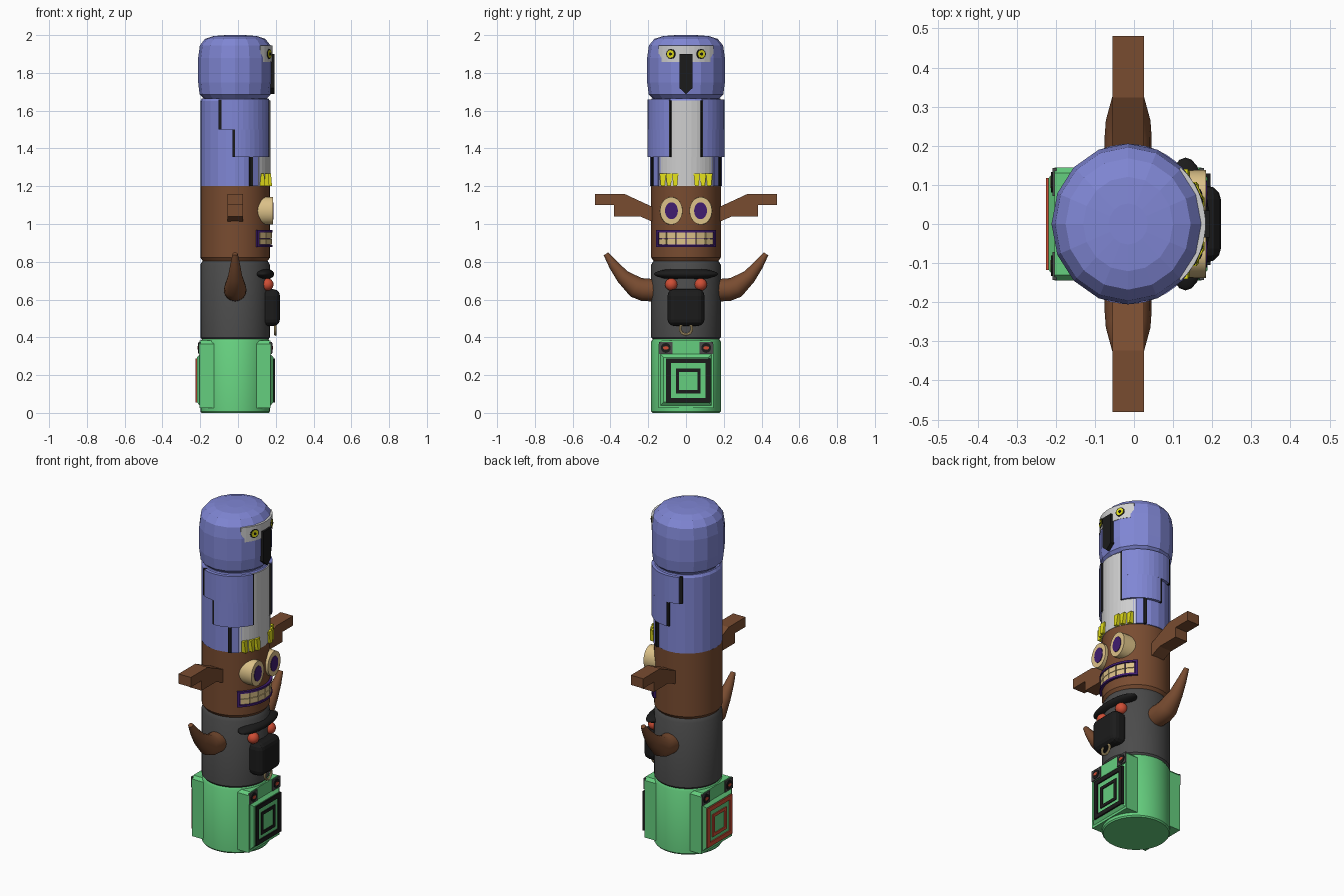
import bpy, bmesh, math
from mathutils import Vector

if "Cube" in bpy.data.objects:
    bpy.data.objects.remove(bpy.data.objects["Cube"])

CX = -0.015          # pole axis


def mat(name, r, g, b):
    m = bpy.data.materials.new(name)
    m.diffuse_color = (r, g, b, 1)
    m.use_nodes = True
    m.node_tree.nodes["Principled BSDF"].inputs["Base Color"].default_value = m.diffuse_color
    return m


GREEN = mat("green", 0.13, 0.62, 0.21)
GREY = mat("dark grey", 0.07, 0.07, 0.07)
BLACK = mat("black", 0.011, 0.011, 0.011)
RED = mat("orange red", 0.62, 0.075, 0.035)
BROWN = mat("brown", 0.19, 0.072, 0.03)
CREAM = mat("cream", 0.72, 0.54, 0.25)
PURPLE = mat("purple", 0.05, 0.012, 0.16)
BLUE = mat("blue", 0.215, 0.24, 0.66)
WHITE = mat("light grey", 0.62, 0.62, 0.62)
YELLOW = mat("yellow", 0.75, 0.72, 0.01)


def finish(ob, m, smooth=False):
    ob.data.materials.append(m)
    if smooth:
        bpy.ops.object.select_all(action='DESELECT')
        ob.select_set(True)
        bpy.context.view_layer.objects.active = ob
        bpy.ops.object.shade_smooth_by_angle(angle=math.radians(35))
    return ob


def loft(name, rings, m, closed=False, smooth=False):
    """Skin a row of equal point rings, capped unless closed."""
    bm = bmesh.new()
    vs = [[bm.verts.new(p) for p in ring] for ring in rings]
    n = len(vs[0])
    pairs = list(zip(vs, vs[1:])) + ([(vs[-1], vs[0])] if closed else [])
    for a, b in pairs:
        for i in range(n):
            j = (i + 1) % n
            bm.faces.new((a[i], a[j], b[j], b[i]))
    if not closed:
        bm.faces.new(vs[0])
        bm.faces.new(vs[-1])
    bmesh.ops.recalc_face_normals(bm, faces=bm.faces)
    me = bpy.data.meshes.new(name)
    bm.to_mesh(me)
    bm.free()
    ob = bpy.data.objects.new(name, me)
    bpy.context.collection.objects.link(ob)
    return finish(ob, m, smooth)


def lathe(name, profile, m, n=32, sy=1.0, smooth=True):
    return loft(name, [[(CX + r * math.cos(2 * math.pi * i / n),
                         sy * r * math.sin(2 * math.pi * i / n), z) for i in range(n)]
                       for r, z in profile], m, smooth=smooth)


def prism(name, pts, x0, x1, m):
    return loft(name, [[(x, y, z) for y, z in pts] for x in (x0, x1)], m)


def box(name, y0, y1, z0, z1, x0, x1, m):
    return prism(name, [(y0, z0), (y1, z0), (y1, z1), (y0, z1)], x0, x1, m)


def panel(name, r0, r1, a0, a1, z0, z1, m, sy=1.0):
    """Curved plate around the pole, angles in degrees from the face side."""
    k = max(1, int(abs(a1 - a0) / 8))
    rings = []
    for i in range(k + 1):
        a = math.radians(a0 + (a1 - a0) * i / k)
        rings.append([(CX + r * math.cos(a), sy * r * math.sin(a), z)
                      for r, z in ((r0, z0), (r1, z0), (r1, z1), (r0, z1))])
    return loft(name, rings, m)


def frame(name, x0, x1, h, w, yc, zc, m):
    """Square frame facing along x."""
    return loft(name, [[(x, yc + sy * s, zc + sz * s) for x, s in
                        ((x0, h), (x1, h), (x1, h - w), (x0, h - w))]
                       for sy, sz in ((1, 1), (-1, 1), (-1, -1), (1, -1))], m, closed=True)


def disc(name, c, ry, rz, depth, m, yaw=0.0, n=24, taper=1.0):
    """Elliptic disc starting at c and growing outwards along x turned by yaw."""
    d = Vector((math.cos(yaw), math.sin(yaw), 0))
    t = Vector((-d.y, d.x, 0))
    return loft(name, [[Vector(c) + d * u + t * ry * s * math.cos(2 * math.pi * i / n)
                        + Vector((0, 0, rz * s * math.sin(2 * math.pi * i / n)))
                        for i in range(n)] for u, s in ((0, 1), (depth, taper))], m,
                smooth=True)


def ball(name, c, r, m):
    bpy.ops.mesh.primitive_uv_sphere_add(segments=24, ring_count=12, location=c)
    ob = bpy.context.object
    ob.name = name
    ob.scale = r
    return finish(ob, m, True)


# Green base with a face plate on the front and the back
lathe("base_drum", [(0.178, 0), (0.184, 0.008), (0.184, 0.378), (0.176, 0.39)], GREEN)
for tag, s, trim in (("front", 1, BLACK), ("back", -1, RED)):
    def X(d, s=s):
        return CX + s * d
    plate = [(-0.145, 0.025), (0.145, 0.025), (0.145, 0.365), (0.13, 0.382),
             (-0.13, 0.382), (-0.145, 0.365)]
    prism(tag + "_base_plate", plate, X(0.10), X(0.188), GREEN)
    loft(tag + "_base_bulge", [[(X(d), a * h, 0.175 + b * h) for a, b in
                                ((-1, -1), (1, -1), (1, 1), (-1, 1))]
                               for d, h in ((0.186, 0.138), (0.203, 0.118))], GREEN)
    frame(tag + "_outer_frame", X(0.195), X(0.210), 0.117, 0.025, 0.012 * (s > 0), 0.172, trim)
    frame(tag + "_inner_frame", X(0.200), X(0.208), 0.066, 0.018, 0.012 * (s > 0), 0.168, trim)
    for y in (-0.107, 0.107):
        box(tag + "_base_eye", y - 0.036, y + 0.036, 0.312, 0.376, X(0.183), X(0.194), GREY)
        disc(tag + "_base_eye_rim", (X(0.19), y, 0.344), 0.026, 0.026, 0.007 * s, BLACK)
        disc(tag + "_base_pupil", (X(0.196), y, 0.344), 0.015, 0.009, 0.003 * s, RED)

# Dark grey bull section
lathe("bull_drum", [(0.176, 0.39), (0.184, 0.40), (0.184, 0.785), (0.172, 0.805)], GREY)
ball("bull_brow", (0.132, 0, 0.735), (0.06, 0.17, 0.031), BLACK)
snout = box("bull_snout", -0.098, 0.098, 0.46, 0.655, 0.12, 0.222, BLACK)
bev = snout.modifiers.new("round", 'BEVEL')
bev.width, bev.segments = 0.035, 3
bpy.ops.mesh.primitive_torus_add(location=(0.198, 0, 0.446), rotation=(0, math.pi / 2, 0),
                                 major_radius=0.031, minor_radius=0.007,
                                 major_segments=24, minor_segments=8)
ring = bpy.context.object
ring.name = "nose_ring"
finish(ring, CREAM, True)

# Horn centre line: y, z, radius, tilt of the cross-section
horn = [(0.14, 0.648, 0.060, 0), (0.225, 0.652, 0.060, 10), (0.265, 0.665, 0.057, 30),
        (0.335, 0.722, 0.038, 45), (0.385, 0.785, 0.026, 55), (0.424, 0.842, 0.014, 58)]
for s in (-1, 1):
    ball("bull_eye", (0.155, s * 0.078, 0.68), (0.033,) * 3, RED)
    rings = []
    for y, z, r, t in horn:
        t = math.radians(t)
        rings.append([(CX + r * math.cos(a), s * (y - r * math.sin(a) * math.sin(t)),
                       z + r * math.sin(a) * math.cos(t))
                      for a in [2 * math.pi * i / 16 for i in range(16)]])
    loft("horn", rings, BROWN, smooth=True)

# Brown section with stepped arms, big eyes and a toothy mouth
lathe("brown_drum", [(0.172, 0.805), (0.184, 0.822), (0.184, 1.20)], BROWN)
arm = [(0.15, 1.08), (0.185, 1.094), (0.323, 1.158), (0.481, 1.158), (0.481, 1.10),
       (0.38, 1.10), (0.38, 1.041), (0.245, 1.041), (0.185, 1.015), (0.15, 1.01)]
for s in (-1, 1):
    prism("arm", [(s * y, z) for y, z in arm], -0.055, 0.026, BROWN)
    disc("big_eye", (0.07, s * 0.078, 1.07), 0.062, 0.076, 0.114, CREAM, taper=0.96)
    disc("big_pupil", (0.183, s * 0.077, 1.07), 0.034, 0.045, 0.004, PURPLE)
panel("mouth_back", 0.17, 0.187, -50, 50, 0.885, 0.96, PURPLE)
for z in (0.877, 0.956):
    panel("lip", 0.17, 0.198, -53, 53, z, z + 0.012, PURPLE)
for a in (-53, 49):
    panel("mouth_corner", 0.17, 0.198, a, a + 4, 0.877, 0.968, PURPLE)
for i in range(6):
    for z in (0.891, 0.924):
        panel("tooth", 0.18, 0.194, -48 + i * 16 + 0.7, -32 + i * 16 - 0.7, z, z + 0.03, CREAM)

# Blue bird body with pale belly, stepped wings and claws
lathe("bird_body", [(0.184, 1.20), (0.184, 1.65), (0.176, 1.665)], BLUE, n=24, sy=1.03,
      smooth=False)
panel("belly", 0.17, 0.187, -27, 27, 1.20, 1.655, WHITE)
panel("lower_belly", 0.17, 0.187, -49, 49, 1.20, 1.355, WHITE)
for s in (-1, 1):
    panel("upper_wing", 0.17, 0.195, s * 26, s * 112, 1.50, 1.658, BLUE, 1.05)
    panel("middle_wing", 0.17, 0.195, s * 26, s * 90, 1.355, 1.50, BLUE, 1.05)
    panel("wing_front_edge", 0.17, 0.194, s * 23.5, s * 26, 1.355, 1.655, BLACK, 1.05)
    for a, z0, z1 in ((112, 1.50, 1.658), (89, 1.355, 1.50), (61, 1.20, 1.355)):
        panel("wing_step", 0.17, 0.194, s * a, s * (a + 5), z0, z1, BLACK, 1.04)
    panel("lower_wing", 0.17, 0.190, s * 49, s * 61, 1.20, 1.355, BLUE, 1.03)
    for y in (0.057, 0.09, 0.123):
        xo = CX + math.sqrt(0.19 ** 2 - y ** 2)
        loft("claw", [[(xo + a * d, s * y + b * w, z) for a, b in
                       ((-1, -1), (1, -1), (1, 1), (-1, 1))]
                      for z, d, w in ((1.20, 0.014, 0.010), (1.268, 0.008, 0.017))], YELLOW)

# Bird head with mask, eyes and beak
lathe("bird_head", [(0.168, 1.665), (0.188, 1.685), (0.196, 1.75), (0.196, 1.88),
                    (0.187, 1.945), (0.160, 1.98), (0.115, 1.995), (0.05, 2.0)],
      BLUE, n=16, sy=1.05, smooth=False)
panel("mask", 0.17, 0.198, -47, 47, 1.857, 1.945, WHITE)
for s in (-1, 1):
    yaw = s * math.radians(24)
    for nm, r, d, m in (("eye_rim", 0.027, 0.195, BLACK), ("eye", 0.021, 0.198, YELLOW),
                        ("pupil", 0.008, 0.201, BLACK)):
        disc("bird_" + nm, (CX + d * math.cos(yaw), d * math.sin(yaw), 1.90), r, r, 0.004, m,
             yaw, n=12)
prism("beak", [(-0.035, 1.90), (0.035, 1.90), (0.035, 1.72), (0, 1.688), (-0.035, 1.72)],
      0.12, 0.194, BLACK)
